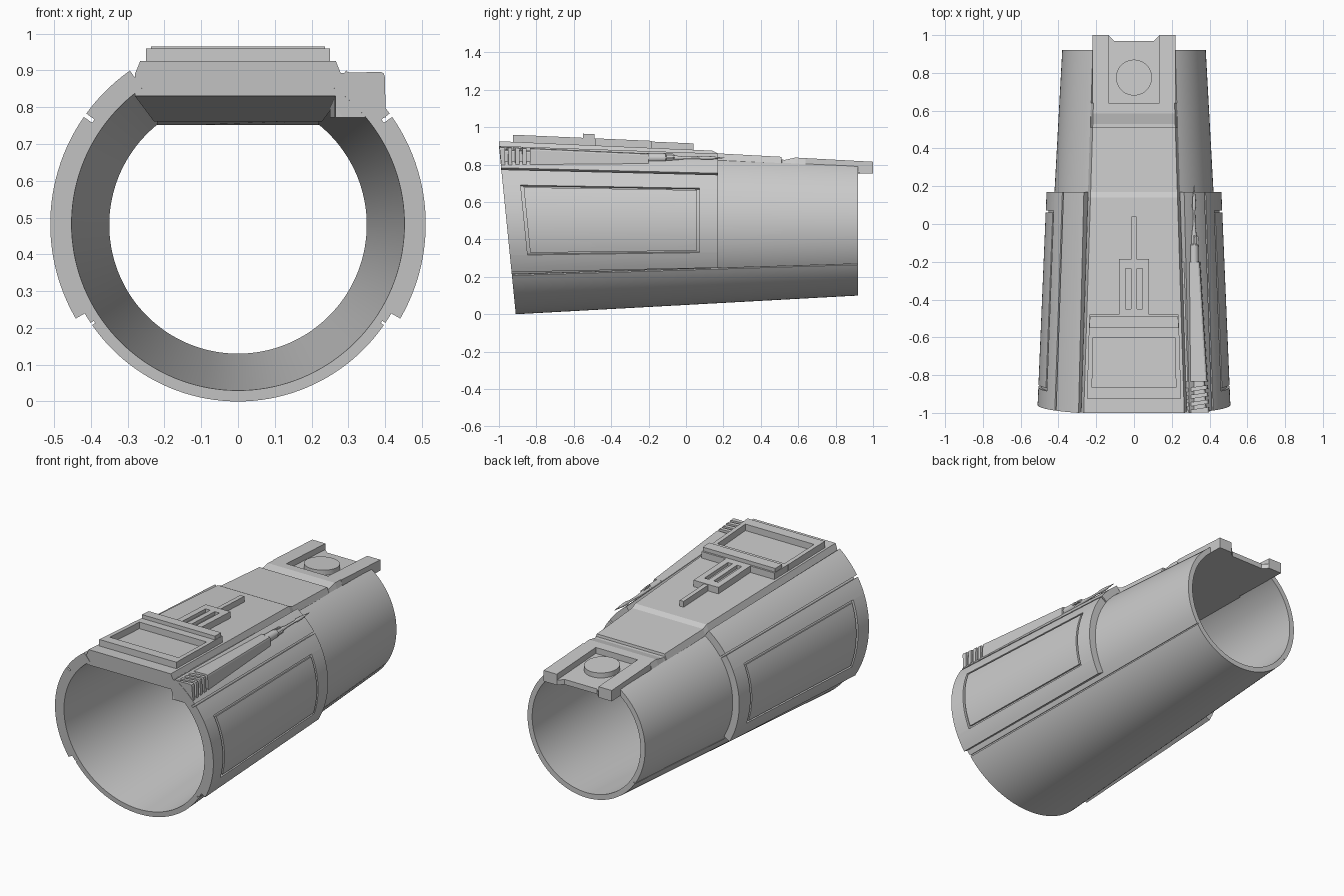
import bpy, bmesh, math
from mathutils import Matrix

if "Cube" in bpy.data.objects:
    bpy.data.objects.remove(bpy.data.objects["Cube"])

CZ = 0.48                                             # height of the tube axis
base_r = lambda y: 0.38 + 0.0546 * (0.92 - y)         # outer skin radius
bore_r = lambda y: base_r(y) - 0.03                   # bore radius
shell_r = lambda y: base_r(y) + 0.028 + 0.0125 * (y + 0.95)  # raised forearm shell
less = lambda f, d: (lambda y: f(y) - d)
deck_z = lambda y: 0.925 - 0.044 * (y + 1)            # front deck surface
flat_z = lambda y: max(0.83 - 0.0417 * (y + 1), 0.752)  # flat bore ceiling
rear_z = lambda y: 0.86 - 0.054 * (y - 0.17)          # rear deck surface


def finish(name, bm, smooth=False):
    bmesh.ops.recalc_face_normals(bm, faces=bm.faces[:])
    me = bpy.data.meshes.new(name)
    bm.to_mesh(me)
    bm.free()
    ob = bpy.data.objects.new(name, me)
    bpy.context.collection.objects.link(ob)
    if smooth:
        bpy.ops.object.select_all(action='DESELECT')
        ob.select_set(True)
        bpy.context.view_layer.objects.active = ob
        bpy.ops.object.shade_smooth_by_angle(angle=math.radians(30))
    return ob


def loft(name, rings, smooth=False):
    bm = bmesh.new()
    vs = [[bm.verts.new(p) for p in r] for r in rings]
    n = len(vs[0])
    for a, b in zip(vs, vs[1:]):
        for i in range(n):
            bm.faces.new((a[i], a[(i + 1) % n], b[(i + 1) % n], b[i]))
    bm.faces.new(vs[0])
    bm.faces.new(vs[-1])
    return finish(name, bm, smooth)


def prism(name, poly, bottom, top):
    return loft(name, [[(x, y, f(y)) for x, y in poly] for f in (bottom, top)])


def plate(name, x0, x1, y0, y1, h, taper=0.0):
    """Low block lying on the sloped front deck."""
    k = 1 - taper
    return prism(name, [(x0, y0), (x1, y0), (x1 * k, y1), (x0 * k, y1)],
                 lambda y: deck_z(y) - 0.01, lambda y: deck_z(y) + h)


def arc_slab(name, a0, a1, y0, y1, ri, ro, s0=0.1, s1=0.0):
    """Curved tapered slab; s0 and s1 rake the ends with height."""
    n = max(2, int(abs(a1 - a0) / 2.5))
    rings = []
    for i in range(n + 1):
        a = math.radians(a0 + (a1 - a0) * i / n)

        def pt(r, ye, s):
            y = ye
            for _ in range(3):
                y = ye - s * (CZ + r(y) * math.sin(a))
            return (r(y) * math.cos(a), y, CZ + r(y) * math.sin(a))
        rings.append([pt(ri, y0, s0), pt(ro, y0, s0), pt(ro, y1, s1), pt(ri, y1, s1)])
    return loft(name, rings, True)


def both(name, a0, a1, *args, **kw):
    arc_slab(name + "_right", a0, a1, *args, **kw)
    arc_slab(name + "_left", 180 - a1, 180 - a0, *args, **kw)


# Main tube with seam grooves between its skins
arc_slab("inner_tube", -235, 55, -0.91, 0.92, bore_r, less(base_r, 0.01))
arc_slab("lower_skin", -145.5, -34.5, -0.91, 0.92, less(base_r, 0.015), base_r)
both("upper_skin", -33.6, 55, -0.91, 0.92, less(base_r, 0.015), base_r)

# Raised front shell: shoulder strip, then side panel with an engraved outline
low = less(base_r, 0.01)
both("shoulder_shell", 36.3, 55, -0.91, 0.17, low, shell_r)
both("panel_floor", -30, 35, -0.91, 0.17, low, less(shell_r, 0.014))
both("panel_top_rail", 24.5, 35, -0.91, 0.17, low, shell_r)
both("panel_bottom_rail", -30, -18.8, -0.91, 0.17, low, shell_r)
both("panel_front_rail", -18.8, 24.5, -0.91, -0.815, low, shell_r, s1=0.1)
both("panel_rear_rail", -18.8, 24.5, 0.072, 0.17, low, shell_r, s0=0)
both("panel_inset", -17.4, 23.1, -0.80, 0.06, low, shell_r)

# Top deck with a sloped step and a cross groove
deck = []
for y, z in [(-1, deck_z(-1)), (0.14, deck_z(0.14)), (0.17, rear_z(0.17)),
             (0.51, rear_z(0.51)), (0.512, rear_z(0.51) - 0.015),
             (0.53, rear_z(0.53) - 0.015), (0.585, rear_z(0.585)), (0.64, rear_z(0.64))]:
    hb = 0.28 - 0.0313 * (y + 1)
    ht, zb, zm = hb - 0.014, flat_z(y), z - 0.034
    ring = [(hb, zb), (hb, zm), (ht, z), (-ht, z), (-hb, zm), (-hb, zb)]
    deck.append([(x, -0.908 - 0.1 * zz if y == -1 else y, zz) for x, zz in ring])
loft("top_deck", deck)

# Rear bracket: two rails, recessed notched floor, round button
for s, side in ((1, "right"), (-1, "left")):
    prism("rear_rail_" + side, [(s * 0.135, 0.64), (s * 0.22, 0.64), (s * 0.22, 1), (s * 0.135, 1)],
          flat_z, rear_z)
prism("rear_floor", [(-0.135, 0.64), (0.135, 0.64), (0.135, 1), (0.105, 0.97),
                     (-0.105, 0.97), (-0.135, 1)], flat_z, lambda y: rear_z(y) - 0.035)
circle = [(0.095 * math.cos(t * math.pi / 24), 0.775 + 0.095 * math.sin(t * math.pi / 24))
          for t in range(48)]
prism("round_button", circle, lambda y: rear_z(y) - 0.05, lambda y: rear_z(y) - 0.006)

# Front tray: frame around a recess, with a raised cross bar
plate("tray_front", -0.25, 0.25, -0.925, -0.865, 0.038, 0.01)
plate("tray_back", -0.24, 0.24, -0.6, -0.48, 0.038, 0.02)
plate("tray_bar", -0.236, 0.236, -0.55, -0.49, 0.06, 0.01)
plate("tray_side_right", 0.222, 0.247, -0.865, -0.6, 0.038, 0.025)
plate("tray_side_left", -0.247, -0.222, -0.865, -0.6, 0.038, 0.025)

# Slotted block and thin rod behind the tray
plate("slot_floor", -0.078, 0.078, -0.478, -0.19, 0.018)
for i, (x0, x1) in enumerate([(-0.08, -0.045), (-0.015, 0.015), (0.045, 0.08)]):
    plate(f"slot_wall_{i}", x0, x1, -0.45, -0.235, 0.038)
plate("slot_front", -0.08, 0.08, -0.48, -0.45, 0.038)
plate("slot_back", -0.08, 0.08, -0.235, -0.185, 0.038)
plate("deck_rod", -0.013, 0.013, -0.185, 0.04, 0.034)


# Side launcher housing with gripping ribs at its front
def housing(name, y0, y1, d=0.0, rake=0.0):
    rings = []
    for y in (y0, y1):
        t = (y + 1) / 0.8
        x0, x1 = 0.265 - 0.015 * t, 0.402 - 0.05 * t - d
        zt, zb = 0.896 - 0.036 * t - d, 0.772
        prof = [(x0, zb), (x1, zb), (x1 - 0.003, zt - 0.012), (x1 - 0.006, zt - 0.004),
                (x1 - 0.014, zt), (x0, zt - 0.003)]
        rings.append([(x, (-0.908 - 0.1 * z) if y == -1 else y + rake * (x - x1), z)
                      for x, z in prof])
    loft(name, rings)


housing("launcher_core", -0.985, -0.21, 0.014)
housing("launcher_nose", -1, -0.968, 0, 0.15)
for i in range(3):
    y = -0.95 + 0.0385 * i
    housing(f"launcher_rib_{i}", y, y + 0.021, 0, 0.15)
housing("launcher_body", -0.835, -0.2, 0, 0.0)

# Dart: turned profile along y, with small fins
dart = []
for y, r in [(-0.21, 0.025), (-0.11, 0.023), (-0.105, 0.016), (-0.08, 0.016), (-0.01, 0.007),
             (0.07, 0.006), (0.09, 0.01), (0.13, 0.009), (0.205, 0.001)]:
    dart.append([(0.318 + r * math.cos(k * math.pi / 8), y, 0.836 + r * math.sin(k * math.pi / 8))
                 for k in range(16)])
loft("dart", dart, True)
for k in range(4):
    a = math.radians(90 * k)
    fin = loft(f"dart_fin_{k}", [[(x, -0.12, 0), (x, -0.05, 0), (x, -0.07, 0.024), (x, -0.12, 0.026)]
                                 for x in (-0.004, 0.004)])
    fin.data.transform(Matrix.Translation((0.318, 0, 0.836)) @ Matrix.Rotation(a, 4, 'Y'))
